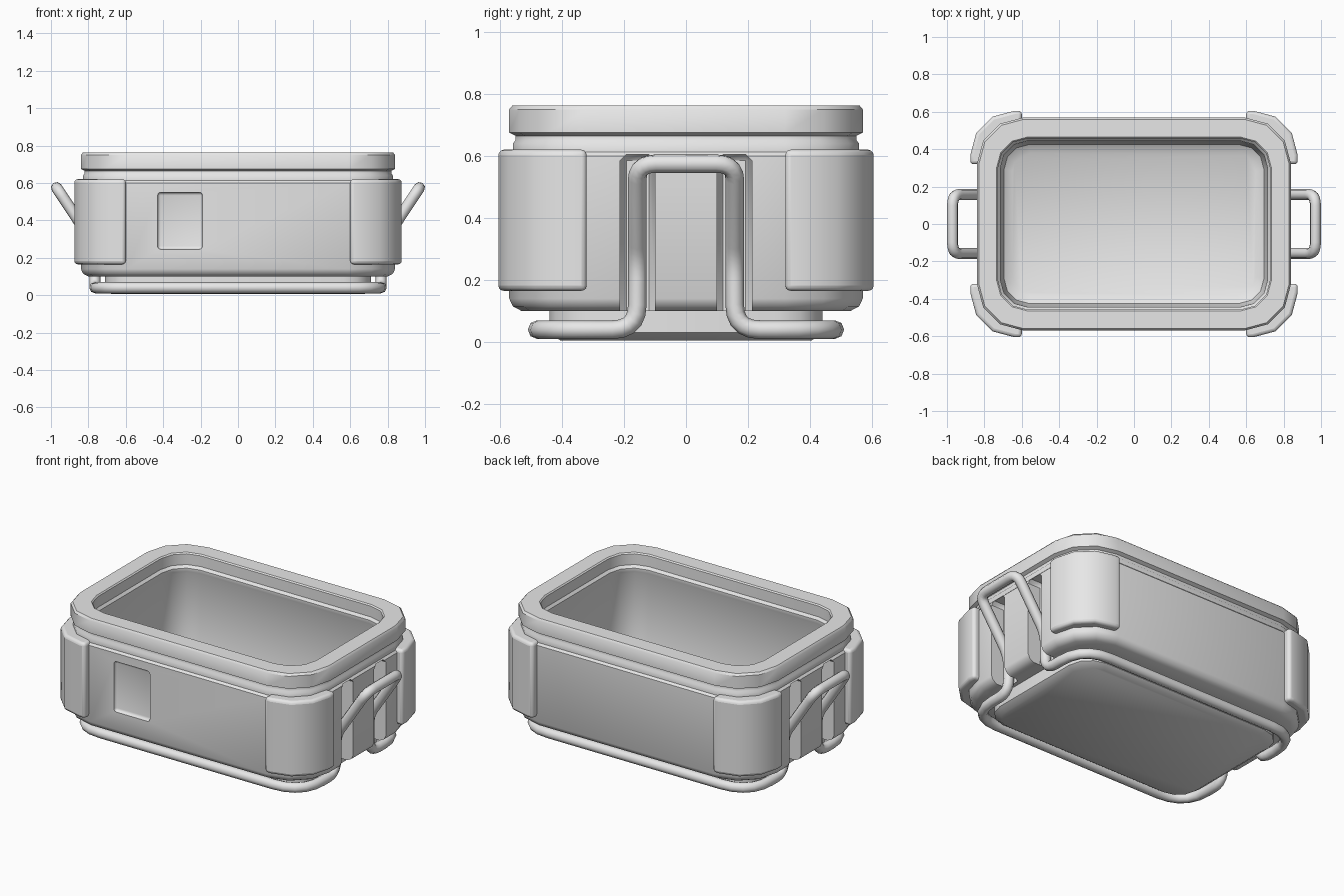
import bpy, bmesh, math
from mathutils import Vector

cube = bpy.data.objects.get("Cube")
if cube:
    bpy.data.objects.remove(cube)

grey = bpy.data.materials.new("plain grey")
grey.use_nodes = True
grey.diffuse_color = (0.8, 0.8, 0.8, 1)
grey.node_tree.nodes["Principled BSDF"].inputs["Base Color"].default_value = (0.8, 0.8, 0.8, 1)

HX, HY, R = 0.84, 0.57, 0.25


def corner_arc(cx, cy, r, start, steps=3):
    return [(cx + r * math.cos(start + math.pi / 2 * i / steps),
             cy + r * math.sin(start + math.pi / 2 * i / steps)) for i in range(steps + 1)]


def rounded_rect(hx, hy, r):
    pts = []
    for i, (sx, sy) in enumerate([(1, 1), (-1, 1), (-1, -1), (1, -1)]):
        pts += corner_arc(sx * (hx - r), sy * (hy - r), r, i * math.pi / 2)
    return pts


def make_object(name, bm):
    bmesh.ops.recalc_face_normals(bm, faces=bm.faces)
    mesh = bpy.data.meshes.new(name)
    bm.to_mesh(mesh)
    bm.free()
    ob = bpy.data.objects.new(name, mesh)
    bpy.context.collection.objects.link(ob)
    mesh.materials.append(grey)
    return ob


def loft(name, rings):
    """Cap and bridge a stack of outlines given as (points, z)."""
    bm = bmesh.new()
    rows = [[bm.verts.new((x, y, z)) for x, y in pts] for pts, z in rings]
    for a, b in zip(rows, rows[1:]):
        for i in range(len(a)):
            j = (i + 1) % len(a)
            bm.faces.new((a[i], a[j], b[j], b[i]))
    bm.faces.new(rows[0])
    bm.faces.new(rows[-1])
    return make_object(name, bm)


def bevel(ob, width, segments):
    m = ob.modifiers.new("bevel", 'BEVEL')
    m.width, m.segments, m.limit_method = width, segments, 'ANGLE'
    m.angle_limit = math.radians(40)


def activate(ob):
    bpy.ops.object.select_all(action='DESELECT')
    ob.select_set(True)
    bpy.context.view_layer.objects.active = ob


def smooth(ob, angle=40):
    activate(ob)
    bpy.ops.object.shade_smooth_by_angle(angle=math.radians(angle))


def cutter(name, lo, hi):
    (x0, y0, z0), (x1, y1, z1) = lo, hi
    ob = loft(name, [([(x0, y0), (x1, y0), (x1, y1), (x0, y1)], z) for z in (z0, z1)])
    ob.hide_render = True
    ob.display_type = 'WIRE'
    return ob


# Tub: one closed profile of (inset, height), base skirt to rim to inner floor
profile = [(0.165, 0.005), (0.13, 0.03), (0.13, 0.1), (0.04, 0.1), (0.012, 0.115),
           (0, 0.14), (0, 0.6), (0.012, 0.612), (0.012, 0.64), (0.02, 0.65),
           (0.02, 0.665), (0, 0.675), (0, 0.75), (0.01, 0.762), (0.105, 0.762),
           (0.112, 0.755), (0.112, 0.69), (0.125, 0.675), (0.125, 0.655), (0.118, 0.64),
           (0.13, 0.25), (0.145, 0.18), (0.19, 0.15)]
tub = loft("tub", [(rounded_rect(HX - d, HY - d, R - d * 0.8), z) for d, z in profile])

# Handle slots in both ends, and the recessed panel on the front
cutters = []
for sx in (-1, 1):
    for sy in (-1, 1):
        x, y = sorted((sx * 0.735, sx * 1.1)), sorted((sy * 0.1, sy * 0.212))
        slot = cutter("slot_cutter", (x[0], y[0], 0.04), (x[1], y[1], 0.605))
        bevel(slot, 0.02, 1)
        cutters.append(slot)
panel = cutter("panel_cutter", (-0.43, -0.7, 0.245), (-0.19, -0.552, 0.55))
bevel(panel, 0.017, 3)
cutters.append(panel)
for c in cutters:
    m = tub.modifiers.new("cut", 'BOOLEAN')
    m.operation, m.solver, m.object = 'DIFFERENCE', 'EXACT', c
activate(tub)
for m in list(tub.modifiers):
    bpy.ops.object.modifier_apply(modifier=m.name)
for c in cutters:
    bpy.data.objects.remove(c)
smooth(tub)

# Corner bumpers, mirrored to all four corners
outer = [(0.875, 0.32)] + corner_arc(0.64, 0.37, 0.235, 0) + [(0.6, 0.605)]
inner = [(0.6, 0.53)] + corner_arc(0.62, 0.35, 0.18, 0)[::-1] + [(0.8, 0.32)]
bumper = loft("corner_bumpers", [(outer + inner, z) for z in (0.165, 0.62)])
bevel(bumper, 0.028, 3)
mirror = bumper.modifiers.new("mirror", 'MIRROR')
mirror.use_axis = (True, True, False)
smooth(bumper)

# Wire frame: feet around the base and a slanted handle at each end
quarter = [((0, -0.48, 0.04), 0), ((0.765, -0.48, 0.04), 0.19), ((0.765, -0.157, 0.04), 0.08),
           ((0.765, -0.157, 0.265), 0.06), ((0.97, -0.157, 0.575), 0.06)]
half = quarter + [((x, -y, z), r) for (x, y, z), r in quarter[::-1]]
corners = half + [((-x, y, z), r) for (x, y, z), r in half[-2:0:-1]]
path = []
for i, (p, r) in enumerate(corners):
    p = Vector(p)
    if not r:
        path.append(p)
        continue
    a = p + (Vector(corners[i - 1][0]) - p).normalized() * r
    b = p + (Vector(corners[(i + 1) % len(corners)][0]) - p).normalized() * r
    for k in range(6):
        t = k / 5
        path.append(a * (1 - t) ** 2 + p * 2 * t * (1 - t) + b * t * t)
curve = bpy.data.curves.new("wire_handles", 'CURVE')
curve.dimensions = '3D'
curve.bevel_depth, curve.bevel_resolution = 0.03, 2
spline = curve.splines.new('POLY')
spline.points.add(len(path) - 1)
for point, p in zip(spline.points, path):
    point.co = (*p, 1)
spline.use_cyclic_u = True
wire = bpy.data.objects.new("wire_handles", curve)
bpy.context.collection.objects.link(wire)
curve.materials.append(grey)
activate(wire)
bpy.ops.object.convert(target='MESH')
smooth(bpy.context.object, 60)
